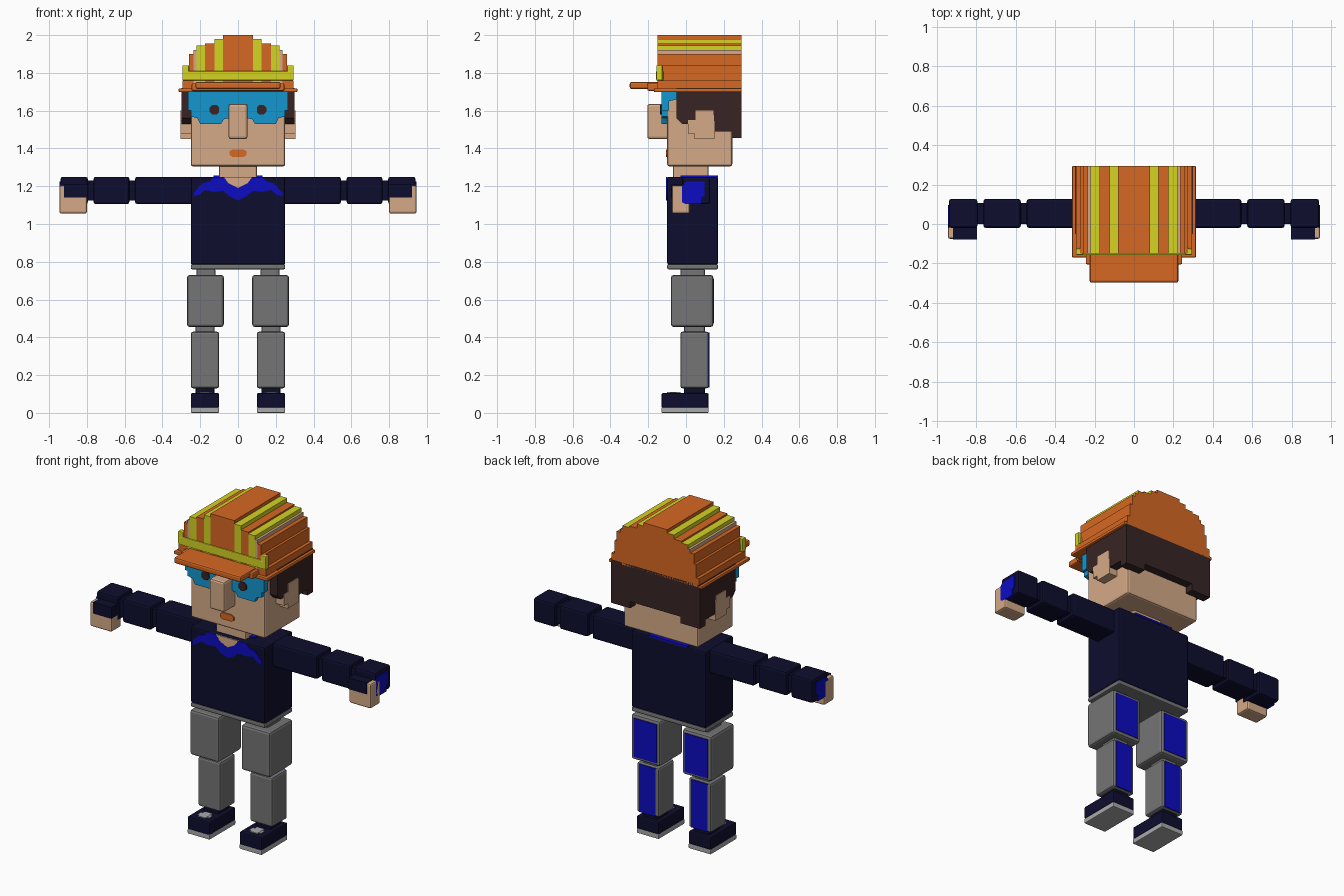
import bpy, bmesh
from mathutils import Vector

if "Cube" in bpy.data.objects:
    bpy.data.objects.remove(bpy.data.objects["Cube"])


def lin(c):
    c /= 255
    return c / 12.92 if c <= 0.04045 else ((c + 0.055) / 1.055) ** 2.4


PALETTE = {
    "navy": (13, 13, 46), "blue": (12, 12, 194), "grey": (117, 117, 117),
    "light_grey": (170, 170, 170), "skin": (213, 170, 135), "brown": (56, 36, 36),
    "orange": (214, 104, 35), "yellow": (212, 212, 36), "cyan": (20, 150, 208),
}
MATS = {}
for key, rgb in PALETTE.items():
    MATS[key] = bpy.data.materials.new(key)
    MATS[key].diffuse_color = (*[lin(v) for v in rgb], 1)


def finish(name, bm, colors, bevel=0.0):
    bmesh.ops.recalc_face_normals(bm, faces=bm.faces)
    me = bpy.data.meshes.new(name)
    bm.to_mesh(me)
    bm.free()
    for c in colors:
        me.materials.append(MATS[c])
    ob = bpy.data.objects.new(name, me)
    bpy.context.collection.objects.link(ob)
    if bevel:
        mod = ob.modifiers.new("bevel", "BEVEL")
        mod.width, mod.segments = bevel, 2
    return ob


def add_box(bm, x, y, z):
    v = bmesh.ops.create_cube(bm, size=1)["verts"]
    for p in v:
        p.co = Vector([(a + b) / 2 + c * (b - a) for (a, b), c in zip((x, y, z), p.co)])
    return list({f for p in v for f in p.link_faces})


def box(name, x, y, z, color, bevel=0.0):
    bm = bmesh.new()
    add_box(bm, x, y, z)
    return finish(name, bm, [color], bevel)


def pair(name, x, y, z, color, bevel=0.0):
    """Box on the right side and its mirror on the left."""
    box(name + "_right", x, y, z, color, bevel)
    box(name + "_left", (-x[1], -x[0]), y, z, color, bevel)


def prism(name, pts, axis, a, b, color):
    """Extrude a 2D outline along y (points x,z) or x (points y,z)."""
    bm = bmesh.new()
    put = (lambda p, d: (p[0], d, p[1])) if axis == "y" else (lambda p, d: (d, p[0], p[1]))
    f = bm.faces.new([bm.verts.new(put(p, a)) for p in pts])
    r = bmesh.ops.extrude_face_region(bm, geom=[f])
    for v in r["geom"]:
        if isinstance(v, bmesh.types.BMVert):
            v.co["xyz".index(axis)] = b
    return finish(name, bm, [color])


def mirrored(half):
    return half + [(-x, z) for x, z in reversed(half) if x > 0]


def side_prism(name, pts, x0, x1, color):
    for tag, s in (("right", 1), ("left", -1)):
        prism(f"{name}_{tag}", pts, "x", s * x0, s * x1, color)


# Torso with grey hem, neck and collar
box("torso", (-.25, .25), (-.10, .17), (.785, 1.25), "navy", .01)
box("hem", (-.25, .25), (-.10, .17), (.76, .787), "grey", .008)
box("neck", (-.10, .10), (-.07, .12), (1.2, 1.32), "skin", .01)
collar = mirrored([(0, 1.19), (.05, 1.215), (.075, 1.248), (.13, 1.248), (.15, 1.225),
                   (.19, 1.215), (.235, 1.165), (.235, 1.145), (.205, 1.155), (.175, 1.18),
                   (.13, 1.17), (.08, 1.175), (.05, 1.15), (0, 1.125)][:14])
prism("collar", collar, "y", -.106, -.099, "blue")
prism("neckline", [(-.075, 1.248), (.075, 1.248), (.05, 1.215), (0, 1.19), (-.05, 1.215)],
      "y", -.105, -.099, "skin")
box("collar_top", (-.13, .13), (-.03, .17), (1.245, 1.256), "blue")

# Legs and shoes
pair("hip_joint", (.12, .22), (-.03, .10), (.72, .765), "grey", .01)
pair("upper_leg", (.075, .27), (-.08, .145), (.455, .73), "grey", .014)
pair("knee_joint", (.125, .225), (-.01, .10), (.42, .465), "grey", .01)
pair("lower_leg", (.10, .25), (-.03, .12), (.13, .43), "grey", .012)
pair("ankle_joint", (.125, .225), (-.01, .10), (.09, .14), "navy", .008)
pair("shoe", (.10, .25), (-.13, .12), (.027, .105), "navy", .008)
pair("sole", (.10, .25), (-.13, .12), (0, .03), "light_grey", .005)
pair("lace_long", (.135, .215), (-.085, -.05), (.10, .109), "light_grey")
pair("lace_wide", (.15, .20), (-.10, -.03), (.10, .11), "light_grey")
pair("thigh_panel", (.095, .25), (.14, .149), (.475, .71), "blue")
pair("calf_panel", (.12, .23), (.115, .124), (.135, .425), "blue")

# Arms, stretched sideways
AY, AZ = (-.02, .127), (1.105, 1.25)
for name, x in (("upper_arm", (.24, .545)), ("forearm", (.575, .765)), ("cuff", (.795, .94))):
    pair(name, x, AY, AZ, "navy", .012)
for name, x in (("elbow", (.53, .59)), ("wrist", (.75, .81))):
    pair(name, x, (0, .107), (1.125, 1.23), "navy")
side_prism("cuff_patch", [(-.02, 1.115), (.0, 1.105), (.08, 1.105), (.08, 1.14), (.097, 1.15),
                          (.097, 1.225), (.0, 1.225), (-.02, 1.20)], .935, .945, "blue")
pair("hand", (.80, .945), (-.075, .02), (1.055, 1.205), "skin", .01)
pair("hand_cover", (.798, .92), (-.079, -.01), (1.14, 1.209), "navy")

# Head, ears, nose and mouth
box("head", (-.25, .25), (-.10, .245), (1.305, 1.72), "skin", .012)
box("nose", (-.05, .05), (-.205, -.09), (1.45, 1.635), "skin", .012)
side_prism("ear", [(.01, 1.48), (.045, 1.48), (.045, 1.45), (.15, 1.45), (.15, 1.54),
                   (.145, 1.60), (.05, 1.60), (.05, 1.55), (.01, 1.55)], .24, .304, "skin")
prism("mouth", mirrored([(.03, 1.395), (.045, 1.385), (.045, 1.365), (.03, 1.355)]),
      "y", -.107, -.099, "orange")

# Hair: side panels and a back panel with lower corners
side_prism("side_hair", [(-.05, 1.72), (-.05, 1.56), (-.02, 1.53), (.10, 1.53), (.10, 1.49),
                         (.245, 1.49), (.245, 1.455), (.295, 1.455), (.295, 1.72)],
           .245, .30, "brown")
prism("back_hair", mirrored([(.30, 1.72), (.30, 1.455), (.17, 1.455), (.17, 1.495)]),
      "y", .24, .295, "brown")

# Goggles and pupils
prism("goggles", mirrored([(0, 1.70), (.265, 1.70), (.265, 1.675), (.25, 1.665), (.25, 1.57),
                           (.215, 1.56), (.20, 1.53), (.09, 1.53), (.075, 1.555),
                           (.05, 1.56), (.05, 1.63), (0, 1.63)]), "y", -.13, -.095, "cyan")
side_prism("strap", [(-.13, 1.70), (-.05, 1.70), (-.05, 1.66), (-.09, 1.65), (-.09, 1.6),
                     (-.13, 1.6)], .245, .265, "cyan")
for tag, cx in (("right", .125), ("left", -.125)):
    o = [(.012, .025), (.025, .012), (.025, -.012), (.012, -.025)]
    o += [(-a, -b) for a, b in o]
    prism("pupil_" + tag, [(cx + a, 1.605 + b) for a, b in o], "y", -.137, -.129, "brown")

# Helmet shell: stepped lengthwise ridges, plain orange at the back
SHELL = ["orange", "yellow", "skin"]
RIDGES = [(0, .08, 2.0, 0), (.08, .125, 1.98, 1), (.125, .175, 1.955, 0), (.175, .22, 1.945, 1),
          (.22, .235, 1.922, 2), (.235, .26, 1.90, 0), (.26, .275, 1.84, 0), (.275, .295, 1.76, 0)]
bm = bmesh.new()
for x0, x1, top, col in RIDGES:
    for s in ((1, -1) if x0 else (0,)):
        xs = sorted((s * x0, s * x1)) if s else (-x1, x1)
        for f in add_box(bm, xs, (-.15, .295), (1.705, top)):
            f.normal_update()
            f.material_index = 0 if f.normal.y > .5 else col
finish("helmet_shell", bm, SHELL)

# Helmet front band, brim and visor
box("front_band", (-.28, .28), (-.158, -.12), (1.76, 1.81), "yellow", .005)
pair("band_end", (.26, .295), (-.157, -.125), (1.76, 1.84), "yellow", .005)
box("brim", (-.315, .315), (-.17, .295), (1.698, 1.718), "orange", .006)
box("visor_base", (-.245, .245), (-.205, -.13), (1.705, 1.745), "orange", .008)
box("visor", (-.225, .225), (-.298, -.13), (1.715, 1.752), "orange", .01)

for m in bpy.data.materials:
    if m.users and not m.is_grease_pencil:
        m.use_nodes = True
        m.node_tree.nodes["Principled BSDF"].inputs["Base Color"].default_value = m.diffuse_color
